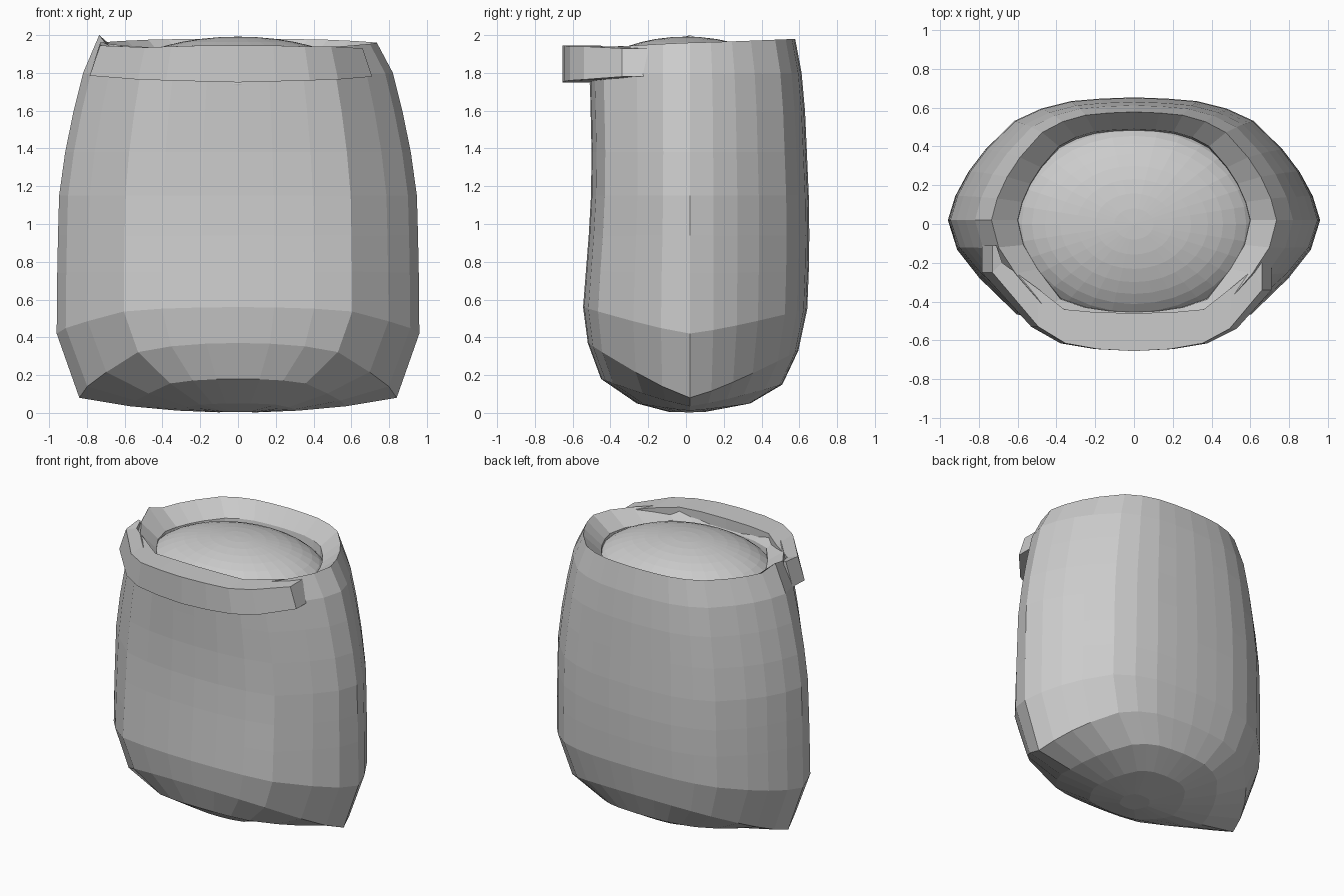
import bpy, bmesh, math

if "Cube" in bpy.data.objects:
    bpy.data.objects.remove(bpy.data.objects["Cube"])

# Half outline of the body cross-section, back centre to front centre (unit size)
HALF = [(0, 1), (.18, .99), (.34, .97), (.5, .91), (.645, .81), (.8, .58), (.89, .4), (.96, .2),
        (1, 0), (.95, -.27), (.83, -.53), (.63, -.86), (.42, -.95), (.2, -.99), (0, -1)]
OUTLINE = HALF + [(-x, y) for x, y in reversed(HALF[1:-1])]
MID_Y = 0.02


def finish(bm, name):
    bmesh.ops.recalc_face_normals(bm, faces=bm.faces)
    mesh = bpy.data.meshes.new(name)
    bm.to_mesh(mesh)
    bm.free()
    obj = bpy.data.objects.new(name, mesh)
    bpy.context.collection.objects.link(obj)
    return obj


def loft(bm, rings, closed):
    for a, b in zip(rings, rings[1:]):
        n = len(a)
        for i in range(n if closed else n - 1):
            j = (i + 1) % n
            bm.faces.new((a[i], a[j], b[j], b[i]))


# Body: (half width, front y, back y, z at front, z at side, z at back)
SECTIONS = [
    (.10, -.09, .10, .005, .003, .005),
    (.32, -.26, .34, .05, .012, .05),
    (.57, -.45, .51, .18, .035, .15),
    (.84, -.52, .595, .37, .08, .33),
    (.96, -.545, .642, .56, .42, .55),
    (.957, -.53, .65, .75, .74, .75),
    (.953, -.515, .653, .94, .94, .94),
    (.947, -.503, .65, 1.15, 1.15, 1.15),
    (.915, -.50, .64, 1.38, 1.38, 1.38),
    (.87, -.505, .63, 1.60, 1.60, 1.60),
    (.82, -.51, .612, 1.79, 1.80, 1.80),
    (.735, -.50, .578, 1.93, 1.96, 1.98),
    (.60, -.455, .49, 1.86, 1.86, 1.87),
    (.59, -.44, .47, 1.72, 1.72, 1.72),
]
bm = bmesh.new()
rings = []
for w, yf, yb, zf, zs, zb in SECTIONS:
    ring = []
    for u, v in OUTLINE:
        y = MID_Y + (v * (yb - MID_Y) if v > 0 else -v * (yf - MID_Y))
        z = zs + ((zb if v > 0 else zf) - zs) * abs(v) ** 1.2
        ring.append(bm.verts.new((w * u, y, z)))
    rings.append(ring)
loft(bm, rings, True)
bm.faces.new(rings[0])
side = len(OUTLINE) - (len(HALF) // 2 + 1)
rings[11][min(range(len(OUTLINE)), key=lambda i: OUTLINE[i][0])].co.z = 2.0  # raised rim corner
finish(bm, "body")

# Domed cushion filling the opening
bm = bmesh.new()
bmesh.ops.create_uvsphere(bm, u_segments=32, v_segments=20, radius=1)
bmesh.ops.scale(bm, vec=(.65, .51, .25), verts=bm.verts)
bmesh.ops.translate(bm, vec=(0, 0, 1.742), verts=bm.verts)
dome = finish(bm, "domed_top")
for p in dome.data.polygons:
    p.use_smooth = False

# Collar band round the front: outer xy, inner xy, bottom z, top z
BAND = [
    (-.785, -.11, -.71, -.11, 1.79, 1.96),
    (-.785, -.25, -.68, -.20, 1.785, 1.945),
    (-.53, -.53, -.50, -.33, 1.765, 1.935),
    (-.38, -.615, -.36, -.44, 1.76, 1.94),
    (-.2, -.645, -.2, -.455, 1.755, 1.945),
    (0, -.655, 0, -.46, 1.75, 1.945),
    (.2, -.645, .2, -.455, 1.755, 1.945),
    (.38, -.615, .36, -.44, 1.76, 1.94),
    (.53, -.54, .50, -.33, 1.765, 1.94),
    (.71, -.34, .62, -.23, 1.78, 1.93),
    (.71, -.20, .64, -.20, 1.78, 1.93),
]
bm = bmesh.new()
secs = []
for ox, oy, ix, iy, z0, z1 in BAND:
    lean = .93   # the outer face leans inward toward the top
    secs.append([bm.verts.new(c) for c in ((ox, oy, z0), (ox * lean, oy, z1), (ix, iy, z1), (ix, iy, z0))])
loft(bm, secs, True)
bm.faces.new(secs[0])
bm.faces.new(secs[-1])
finish(bm, "collar_band")
